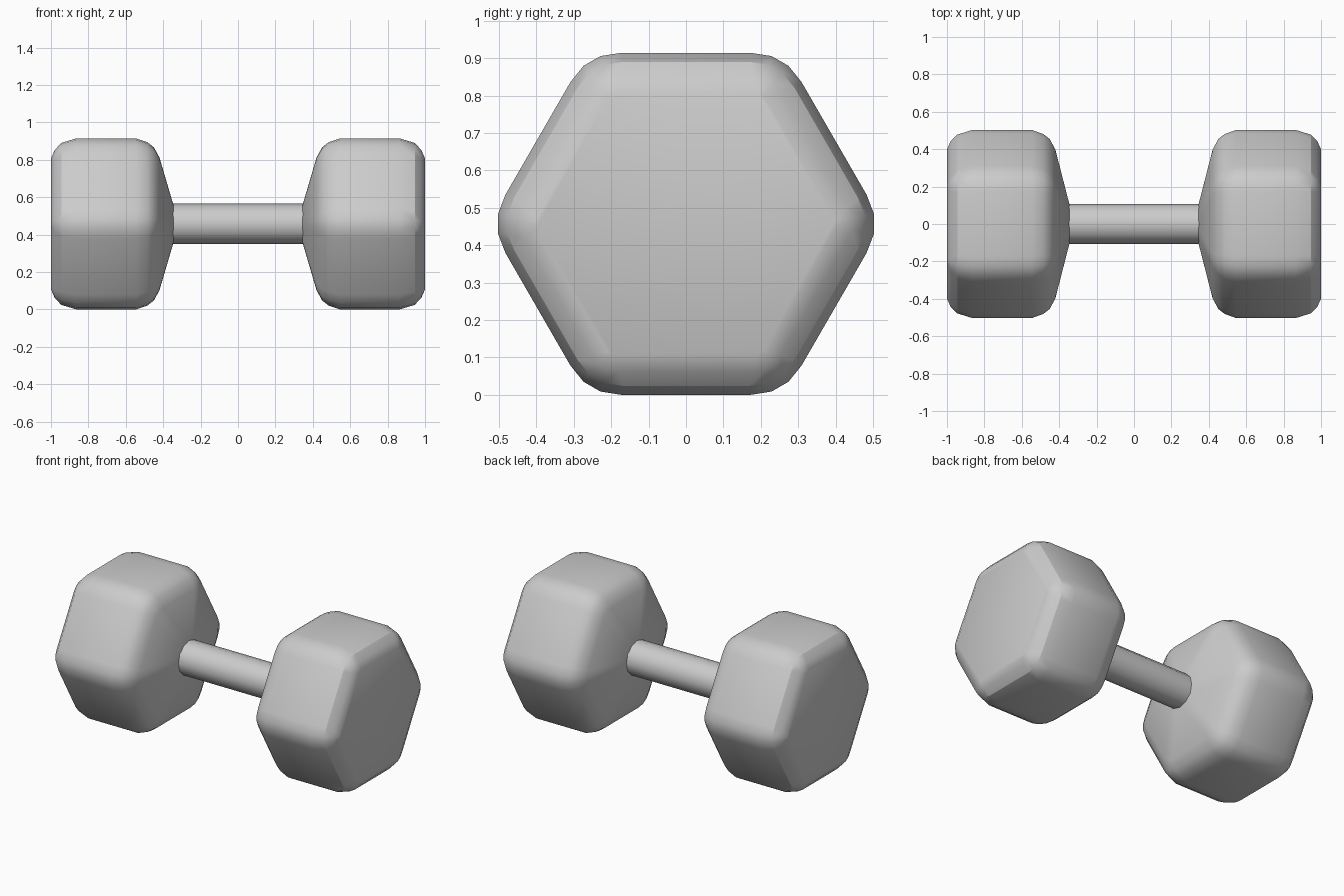
import bpy, bmesh
from math import sin, cos, pi
from mathutils import Vector

if "Cube" in bpy.data.objects:
    bpy.data.objects.remove(bpy.data.objects["Cube"])

CZ = 0.457  # height of the bar axis


def hex_ring(x, apothem, trim):
    """Hexagon across the x axis with corners rounded by four points."""
    r = apothem / cos(pi / 6)
    corners = [Vector((0, r * cos(i * pi / 3), r * sin(i * pi / 3))) for i in range(6)]
    pts = []
    for i, c in enumerate(corners):
        a = c + (corners[i - 1] - c).normalized() * trim
        b = c + (corners[(i + 1) % 6] - c).normalized() * trim
        for k in range(4):
            u = k / 3
            pts.append(a * (1 - u) ** 2 + c * 2 * u * (1 - u) + b * u * u + Vector((x, 0, CZ)))
    return pts


def round_ring(x, r, n=12):
    return [Vector((x, r * cos(2 * pi * i / n), CZ + r * sin(2 * pi * i / n))) for i in range(n)]


def loft(name, rings, cap, angle):
    bm = bmesh.new()
    loops = [[bm.verts.new(p) for p in ring] for ring in rings]
    n = len(loops[0])
    for lo, hi in zip(loops, loops[1:]):
        for i in range(n):
            j = (i + 1) % n
            bm.faces.new((lo[i], lo[j], hi[j], hi[i]))
    if cap:
        bm.faces.new(loops[0])
        bm.faces.new(loops[-1])
    bmesh.ops.recalc_face_normals(bm, faces=bm.faces)
    me = bpy.data.meshes.new(name)
    bm.to_mesh(me)
    bm.free()
    ob = bpy.data.objects.new(name, me)
    bpy.context.collection.objects.link(ob)
    bpy.ops.object.select_all(action='DESELECT')
    ob.select_set(True)
    bpy.context.view_layer.objects.active = ob
    bpy.ops.object.shade_smooth_by_angle(angle=angle)
    return ob


# Head profile: distance along the bar, hexagon apothem, corner rounding
PROFILE = [(0.345, 0.10, 0.04), (0.42, 0.355, 0.05), (0.45, 0.41, 0.07),
           (0.485, 0.437, 0.085), (0.545, 0.457, 0.09), (0.865, 0.457, 0.09),
           (0.945, 0.433, 0.08), (0.98, 0.395, 0.05), (1.0, 0.35, 0.01)]

# Two hexagonal weights
for side, name in ((-1, "left_weight"), (1, "right_weight")):
    loft(name, [hex_ring(side * x, a, t) for x, a, t in PROFILE], True, 0.5)

# Grip bar
loft("handle", [round_ring(-0.36, 0.108), round_ring(0.36, 0.108)], False, 0.6)
